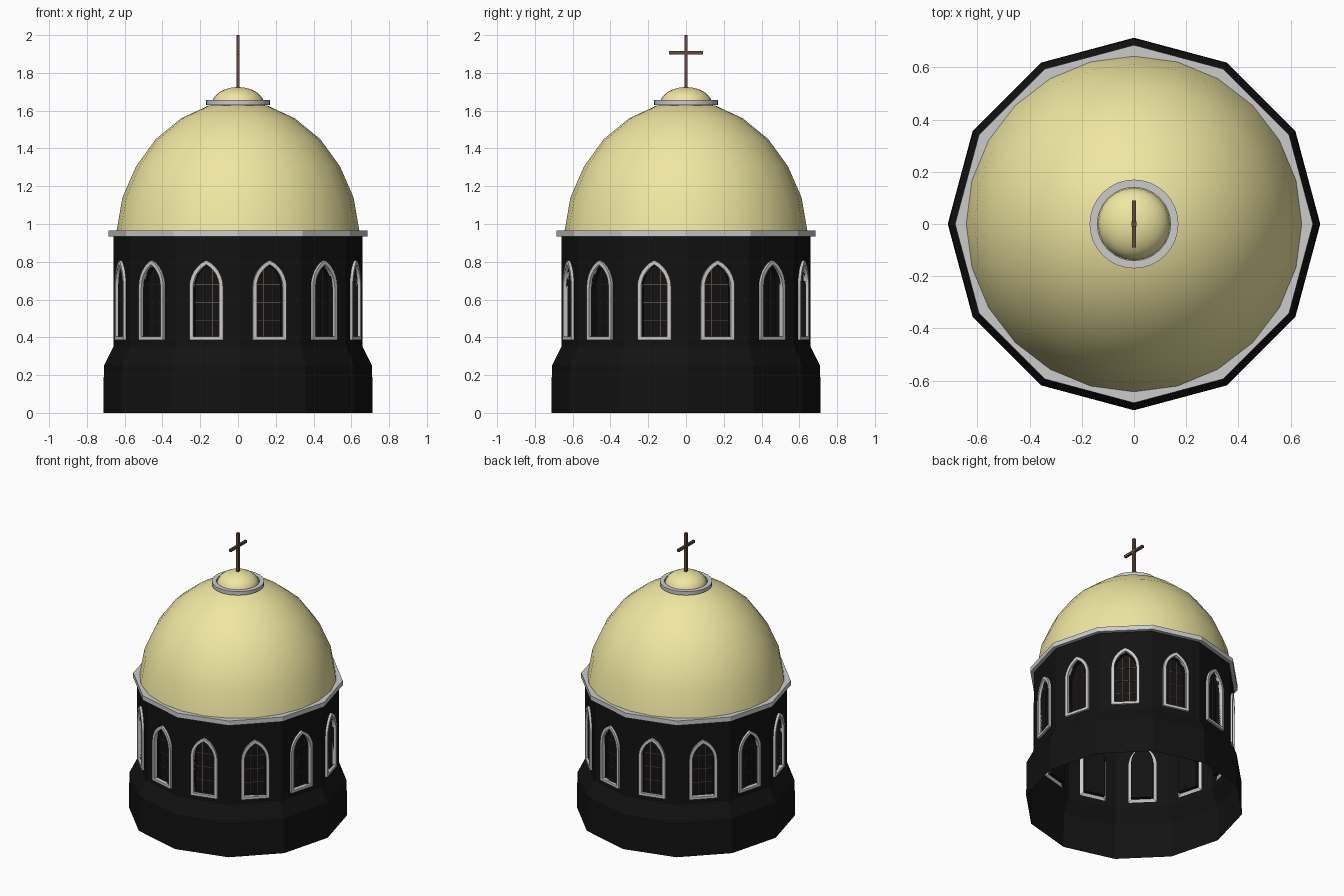
import bpy, bmesh, math
from mathutils import Matrix, Vector

if "Cube" in bpy.data.objects:
    bpy.data.objects.remove(bpy.data.objects["Cube"])

def material(name, rgb):
    m = bpy.data.materials.new(name)
    m.diffuse_color = (*rgb, 1)
    m.use_nodes = True
    m.node_tree.nodes["Principled BSDF"].inputs["Base Color"].default_value = m.diffuse_color
    return m

BLACK = material("black_wall", (0.006, 0.006, 0.006))
GOLD = material("pale_gold", (0.87, 0.80, 0.36))
BROWN = material("brown_metal", (0.13, 0.065, 0.05))

def finish(name, bm, mat=None, smooth=False, normals=True):
    bmesh.ops.remove_doubles(bm, verts=bm.verts, dist=1e-5)
    if normals:
        bmesh.ops.recalc_face_normals(bm, faces=bm.faces)
    me = bpy.data.meshes.new(name)
    bm.to_mesh(me)
    bm.free()
    ob = bpy.data.objects.new(name, me)
    bpy.context.collection.objects.link(ob)
    if mat:
        me.materials.append(mat)
    if smooth:
        bpy.ops.object.select_all(action='DESELECT')
        ob.select_set(True)
        bpy.context.view_layer.objects.active = ob
        bpy.ops.object.shade_smooth_by_angle(angle=math.radians(40))
    return ob

def lathe(name, profile, n, mat=None, closed=False, smooth=False):
    bm = bmesh.new()
    pts = profile + profile[:1] if closed else profile
    vs = [bm.verts.new((r, 0, z)) for r, z in pts]
    es = [bm.edges.new(p) for p in zip(vs, vs[1:])]
    bmesh.ops.spin(bm, geom=vs + es, axis=(0, 0, 1), cent=(0, 0, 0),
                   angle=2 * math.pi, steps=n, use_merge=False)
    return finish(name, bm, mat, smooth)

def box(bm, size, loc, mat=Matrix()):
    bmesh.ops.create_cube(bm, size=1, matrix=mat @ Matrix.Translation(loc) @ Matrix.Diagonal((*size, 1)))

R = 0.66
APO = R * math.cos(math.pi / 12)
HALF = R * math.sin(math.pi / 12)
Z0, Z1 = 0.35, 0.94
DEPTH = 0.035
# facet frames: local x along the wall, local -y outward
FACETS = [Matrix.Rotation(math.radians(15 + 30 * k), 4, 'Z') @ Matrix.Translation((0, -APO, 0))
          for k in range(12)]

def half_arch(w, bottom, spring, apex, n=6):
    """Right half of a slightly pointed window outline, bottom centre to apex."""
    pts = [(0, bottom), (w, bottom)]
    h = apex - spring
    r = (w * w + h * h) / (2 * w)
    end = math.asin(h / r)
    pts += [(w - r + r * math.cos(end * i / n), spring + r * math.sin(end * i / n)) for i in range(n)]
    return pts + [(0, apex)]

def outline(w, bottom, spring, apex):
    h = half_arch(w, bottom, spring, apex)[1:]
    return h + [(-x, z) for x, z in reversed(h[:-1])]

INNER = (0.072, 0.405, 0.665, 0.785)
OUTER = (0.092, 0.387, 0.665, 0.808)

# drum walls with arched openings and window recesses
bm = bmesh.new()
hole = half_arch(*INNER)
for m in FACETS:
    P = lambda x, y, z: bm.verts.new(m @ Vector((x, y, z)))
    for s in (1, -1):
        loop = [(0, Z1), (HALF, Z1), (HALF, Z0), (0, Z0)] + hole
        f = [P(s * x, 0, z) for x, z in loop]
        bm.faces.new(f[::-s])
    o = outline(*INNER)
    a = [P(x, 0, z) for x, z in o]
    b = [P(x, DEPTH, z) for x, z in o]
    for i in range(len(o)):
        j = (i + 1) % len(o)
        bm.faces.new((a[i], a[j], b[j], b[i]))
    bm.faces.new(b)
finish("drum_wall", bm, BLACK)

# flared base below the windows
lathe("drum_base", [(0.713, 0), (0.71, 0.25), (R, Z0)], 12, BLACK)

# window surrounds
bm = bmesh.new()
for m in FACETS:
    def ring(args, y):
        return [bm.verts.new(m @ Vector((x, y, z))) for x, z in outline(*args)]
    rings = [ring(OUTER, 0), ring(OUTER, -0.015), ring(INNER, -0.015), ring(INNER, 0.01)]
    n = len(rings[0])
    for p, q in zip(rings, rings[1:] + rings[:1]):
        for i in range(n):
            j = (i + 1) % n
            bm.faces.new((p[i], p[j], q[j], q[i]))
finish("window_frames", bm)

# window glazing bars
bm = bmesh.new()
for m in FACETS:
    for x in (-0.024, 0.024):
        box(bm, (0.004, 0.004, 0.355), (x, 0.03, 0.5825), m)
    for z in (0.49, 0.585, 0.68):
        box(bm, (0.142, 0.004, 0.004), (0, 0.03, z), m)
finish("glazing_bars", bm, BROWN)

# cornice between drum and dome
lathe("cornice", [(0.685, 0.933), (0.685, 0.966), (0.60, 0.966), (0.60, 0.933)], 12, None, True)

# main dome
lathe("dome", [(0.645, 0.95), (0.612, 1.14), (0.54, 1.305), (0.435, 1.45),
               (0.30, 1.56), (0.155, 1.627), (0, 1.65)], 24, GOLD, False, True)

# crown ring and small cap dome
lathe("crown_ring", [(0.17, 1.63), (0.17, 1.656), (0.14, 1.656), (0.14, 1.63)], 32, None, True, True)
cap = [(0.138 * math.cos(i * math.pi / 12), 1.635 + 0.09 * math.sin(i * math.pi / 12)) for i in range(6)]
lathe("cap_dome", cap + [(0, 1.725)], 24, GOLD, False, True)

# finial cross
bm = bmesh.new()
box(bm, (0.018, 0.018, 0.29), (0, 0, 1.855))
box(bm, (0.016, 0.18, 0.018), (0, 0, 1.906))
finish("finial_cross", bm, BROWN)
